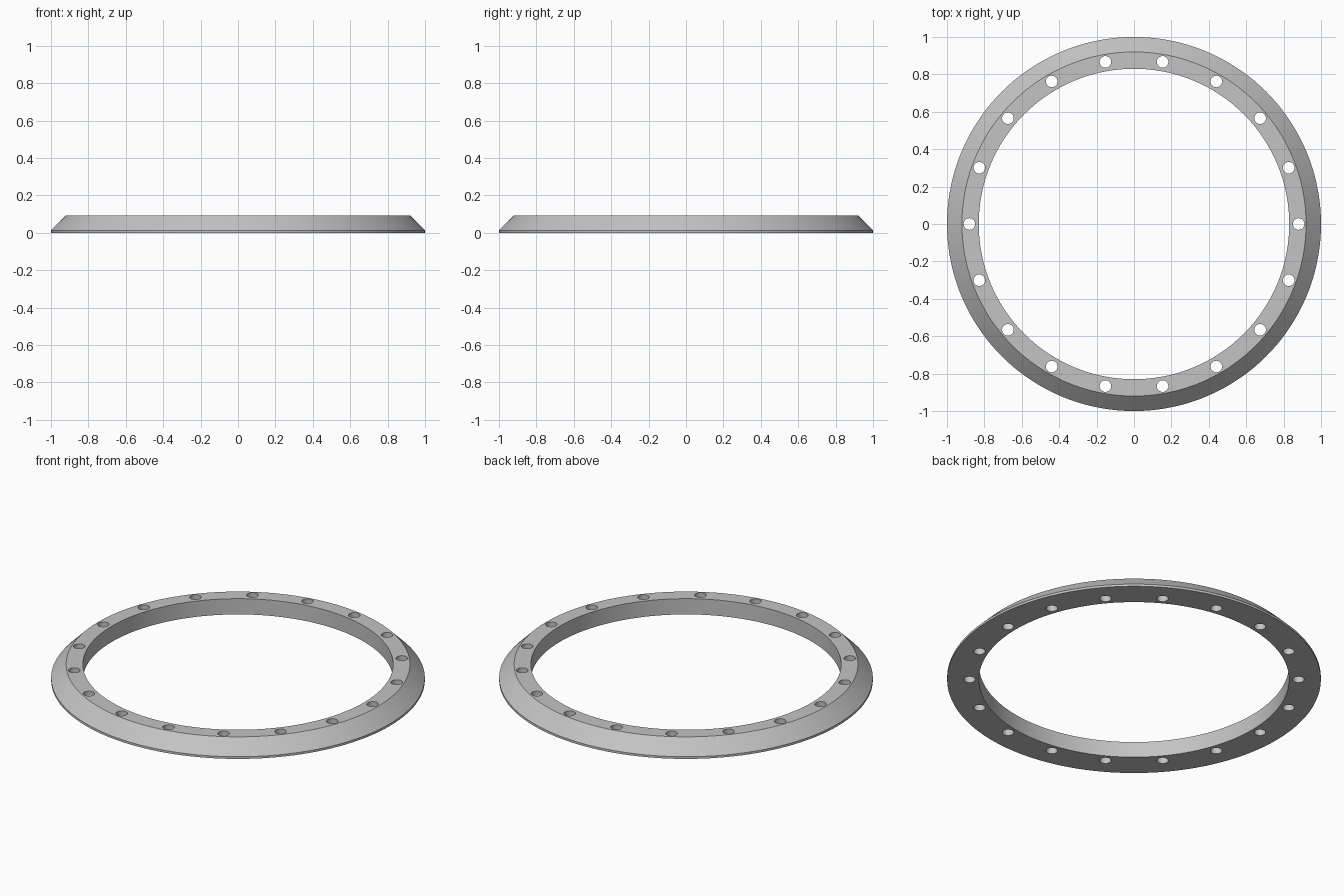
import bpy
import bmesh
from math import cos, sin, tau, radians
from mathutils import Matrix, Vector

default_cube = bpy.data.objects.get("Cube")
if default_cube:
    bpy.data.objects.remove(default_cube, do_unlink=True)

SEGMENTS = 144
HOLES = 18
HOLE_CIRCLE = 0.88
HOLE_RADIUS = 0.031
HEIGHT = 0.093

# Plain grey metal
grey = bpy.data.materials.new("grey_metal")
grey.use_nodes = True
colour = (0.55, 0.55, 0.55, 1)
grey.diffuse_color = colour
grey.node_tree.nodes["Principled BSDF"].inputs["Base Color"].default_value = colour


def add_object(name, bm):
    bmesh.ops.recalc_face_normals(bm, faces=bm.faces)
    mesh = bpy.data.meshes.new(name)
    bm.to_mesh(mesh)
    bm.free()
    mesh.materials.append(grey)
    obj = bpy.data.objects.new(name, mesh)
    bpy.context.collection.objects.link(obj)
    return obj


# Flange ring: bevelled cross-section swept around z
profile = [(0.83, 0), (1, 0), (1, 0.013), (0.92, HEIGHT), (0.83, HEIGHT)]
bm = bmesh.new()
loops = []
for i in range(SEGMENTS):
    a = tau * i / SEGMENTS
    loops.append([bm.verts.new((r * cos(a), r * sin(a), z)) for r, z in profile])
for i, here in enumerate(loops):
    after = loops[(i + 1) % SEGMENTS]
    for j in range(len(profile)):
        k = (j + 1) % len(profile)
        bm.faces.new((here[j], after[j], after[k], here[k]))
ring = add_object("flange_ring", bm)

# Bolt hole cutters
bm = bmesh.new()
for i in range(HOLES):
    a = tau * i / HOLES
    centre = Vector((HOLE_CIRCLE * cos(a), HOLE_CIRCLE * sin(a), HEIGHT / 2))
    bmesh.ops.create_cone(bm, cap_ends=True, segments=32, radius1=HOLE_RADIUS,
                          radius2=HOLE_RADIUS, depth=HEIGHT * 2,
                          matrix=Matrix.Translation(centre))
cutter = add_object("bolt_hole_cutter", bm)

# Drill the holes and discard the cutter
bpy.ops.object.select_all(action="DESELECT")
ring.select_set(True)
bpy.context.view_layer.objects.active = ring
drill = ring.modifiers.new("bolt_holes", "BOOLEAN")
drill.operation = "DIFFERENCE"
drill.solver = "EXACT"
drill.object = cutter
bpy.ops.object.modifier_apply(modifier=drill.name)
bpy.data.objects.remove(cutter, do_unlink=True)

# Smooth round walls, crisp rims
bpy.ops.object.shade_smooth_by_angle(angle=radians(30))
